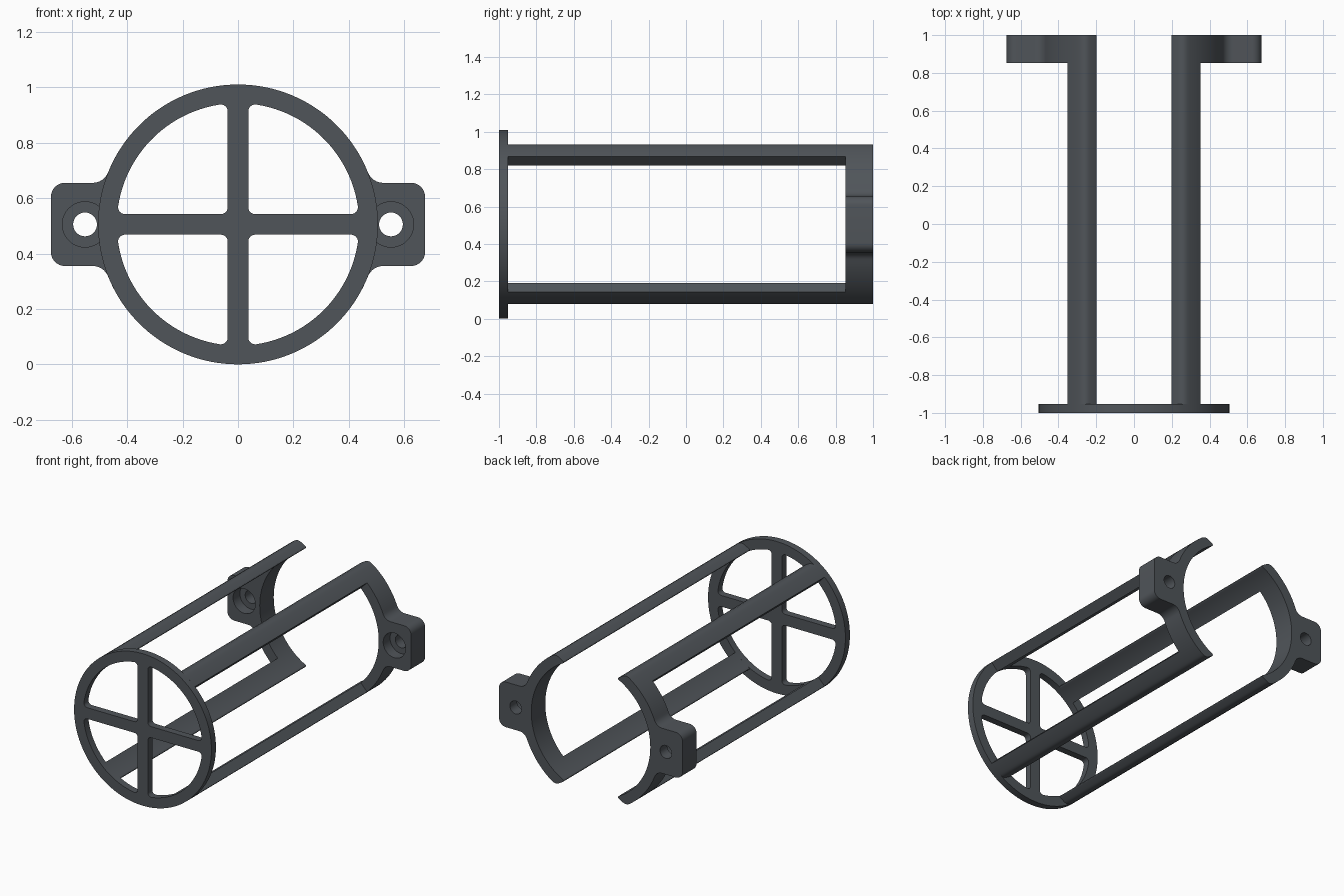
import bpy, bmesh
from math import sin, cos, sqrt, atan2, degrees, radians

if "Cube" in bpy.data.objects:
    bpy.data.objects.remove(bpy.data.objects["Cube"])

ZC, R, RI = 0.505, 0.505, 0.4375      # axis height, outer and inner radius

plastic = bpy.data.materials.new("dark_plastic")
plastic.diffuse_color = (0.08, 0.09, 0.101, 1)
plastic.use_nodes = True
plastic.node_tree.nodes["Principled BSDF"].inputs["Base Color"].default_value = plastic.diffuse_color


def arc(cx, cz, r, a0, a1, n=12):
    """Points on an arc, angles in degrees."""
    angles = [radians(a0 + (a1 - a0) * i / n) for i in range(n + 1)]
    return [(cx + r * cos(a), cz + r * sin(a)) for a in angles]


def rounded(p, q, s, n=6):
    """Soft corner from p to s around the corner point q."""
    ts = [i / n for i in range(n + 1)]
    return [tuple((1 - t) ** 2 * p[k] + 2 * t * (1 - t) * q[k] + t * t * s[k]
                  for k in (0, 1)) for t in ts]


def mix(p, q, t):
    return (p[0] + (q[0] - p[0]) * t, p[1] + (q[1] - p[1]) * t)


def extrude(name, loops, y0, y1):
    """Closed x-z outlines (the first outer, the rest holes) extruded along y."""
    bm = bmesh.new()
    for loop in loops:
        vs = [bm.verts.new((x, y0, z + ZC)) for x, z in loop]
        for i, v in enumerate(vs):
            bm.edges.new((vs[i - 1], v))
    bmesh.ops.remove_doubles(bm, verts=bm.verts[:], dist=1e-5)
    bmesh.ops.triangle_fill(bm, edges=bm.edges[:], use_beauty=True)
    ret = bmesh.ops.extrude_face_region(bm, geom=bm.faces[:])
    top = [g for g in ret["geom"] if isinstance(g, bmesh.types.BMVert)]
    bmesh.ops.translate(bm, verts=top, vec=(0, y1 - y0, 0))
    bmesh.ops.recalc_face_normals(bm, faces=bm.faces[:])
    mesh = bpy.data.meshes.new(name)
    bm.to_mesh(mesh)
    bm.free()
    mesh.materials.append(plastic)
    ob = bpy.data.objects.new(name, mesh)
    bpy.context.collection.objects.link(ob)
    return ob


def finish(ob):
    """Apply modifiers and smooth the curved faces."""
    bpy.ops.object.select_all(action='DESELECT')
    ob.select_set(True)
    bpy.context.view_layer.objects.active = ob
    bpy.ops.object.convert(target='MESH')
    bpy.ops.object.shade_smooth_by_angle(angle=radians(30))


# Front ring with cross spokes: a disc with four rounded quadrant openings
w, f = 0.037, 0.025
c = sqrt((RI - f) ** 2 - (w + f) ** 2)
a = degrees(atan2(w + f, c))
quadrant = (arc(w + f, w + f, f, 180, 270, 6)
            + arc(c, w + f, f, -90, a, 8)
            + arc(0, 0, RI, a, 90 - a, 24)
            + arc(w + f, c, f, 90 - a, 180, 8))
openings = [[(x * sx, z * sz) for x, z in quadrant]
            for sx in (1, -1) for sz in (1, -1)]
ring = extrude("front_ring", [arc(0, 0, R, 0, 360, 128)[:-1]] + openings, -1, -0.953)
finish(ring)

# Side frame: curved shell with a filleted mounting tab and screw hole
TAB_H, TAB_X, TAB_F, HOLE_X = 0.15, 0.675, 0.06, 0.552
fx = sqrt((R + TAB_F) ** 2 - (TAB_H + TAB_F) ** 2)
fa = degrees(atan2(TAB_H + TAB_F, fx))

# soft-edged tip of the shell
inner, outer = arc(0, 0, RI, 64, 61.5, 1), arc(0, 0, R, 59.2, 55.7, 1)
tip = (rounded(inner[1], inner[0], mix(inner[0], outer[0], 0.2))
       + rounded(mix(outer[0], inner[0], 0.4), outer[0], outer[1]))
half = (tip + arc(0, 0, R, 55.7, fa, 20)
        + arc(fx, TAB_H + TAB_F, TAB_F, 180 + fa, 270, 8)
        + arc(TAB_X - 0.05, TAB_H - 0.05, 0.05, 90, 0, 8))
outline = half + [(x, -z) for x, z in reversed(half)] + arc(0, 0, RI, -61.5, 61.5, 56)
hole = arc(HOLE_X, 0, 0.043, 0, 360, 32)[:-1]
frame = extrude("side_rods_and_tabs", [outline, hole], -0.955, 1)

# Cutters: the long window that leaves two rods, and the screw counterbore
window = extrude("window_cutter", [[(0, 0), (1, -1.03), (1, 1.03)]], -1.1, 0.853)
bore = extrude("counterbore_cutter", [arc(HOLE_X, 0, 0.082, 0, 360, 40)[:-1]], 0.8, 0.925)
for cutter in (window, bore):
    cutter.hide_render = True
    mod = frame.modifiers.new("cut", 'BOOLEAN')
    mod.operation, mod.solver, mod.object = 'DIFFERENCE', 'EXACT', cutter
frame.modifiers.new("mirror", 'MIRROR')
finish(frame)
for cutter in (window, bore):
    bpy.data.objects.remove(cutter)
